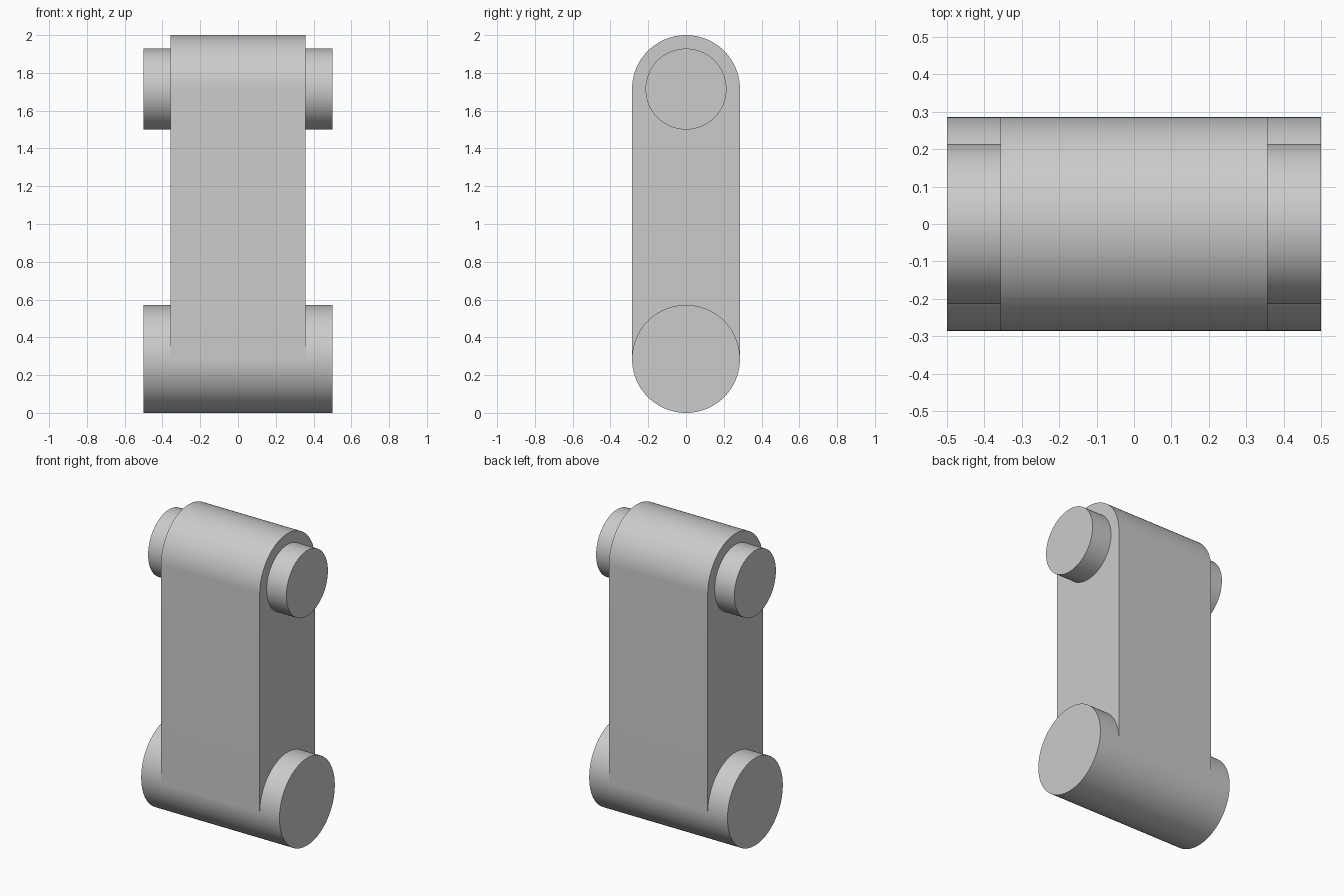
import bpy
import bmesh
from math import pi, cos, sin, radians
from mathutils import Matrix

cube = bpy.data.objects.get("Cube")
if cube:
    bpy.data.objects.remove(cube, do_unlink=True)

GREY = (0.6, 0.6, 0.6, 1)
metal = bpy.data.materials.new("plain grey")
metal.use_nodes = True
metal.diffuse_color = GREY
metal.node_tree.nodes["Principled BSDF"].inputs["Base Color"].default_value = GREY

RADIUS = 2 / 7            # rounded ends of the link
PIN_RADIUS = 1.5 / 7
LOW, HIGH = RADIUS, 2 - RADIUS
LINK_HALF, PIN_HALF = 2.5 / 7, 0.5
STEPS = 48


def finish(name, bm):
    bmesh.ops.recalc_face_normals(bm, faces=bm.faces)
    mesh = bpy.data.meshes.new(name)
    bm.to_mesh(mesh)
    bm.free()
    mesh.materials.append(metal)
    obj = bpy.data.objects.new(name, mesh)
    bpy.context.collection.objects.link(obj)
    bpy.ops.object.select_all(action="DESELECT")
    obj.select_set(True)
    bpy.context.view_layer.objects.active = obj
    bpy.ops.object.shade_smooth_by_angle(angle=radians(30))
    return obj


def cross_cylinder(name, radius, z):
    """Round bar lying along x."""
    bm = bmesh.new()
    bmesh.ops.create_cone(
        bm, cap_ends=True, segments=2 * STEPS, radius1=radius, radius2=radius,
        depth=2 * PIN_HALF,
        matrix=Matrix.Translation((0, 0, z)) @ Matrix.Rotation(pi / 2, 4, "Y"))
    return finish(name, bm)


# Link plate: half-round top, straight sides running into the lower roller
bm = bmesh.new()
outline = [(RADIUS * cos(pi * i / STEPS), HIGH + RADIUS * sin(pi * i / STEPS))
           for i in range(STEPS + 1)]
outline += [(-RADIUS, LOW), (RADIUS, LOW)]
face = bm.faces.new([bm.verts.new((-LINK_HALF, y, z)) for y, z in outline])
side = bmesh.ops.extrude_face_region(bm, geom=[face])
moved = [g for g in side["geom"] if isinstance(g, bmesh.types.BMVert)]
bmesh.ops.translate(bm, verts=moved, vec=(2 * LINK_HALF, 0, 0))
finish("link_plate", bm)

# Upper pin and lower roller
cross_cylinder("upper_pin", PIN_RADIUS, HIGH)
cross_cylinder("lower_roller", RADIUS, LOW)
